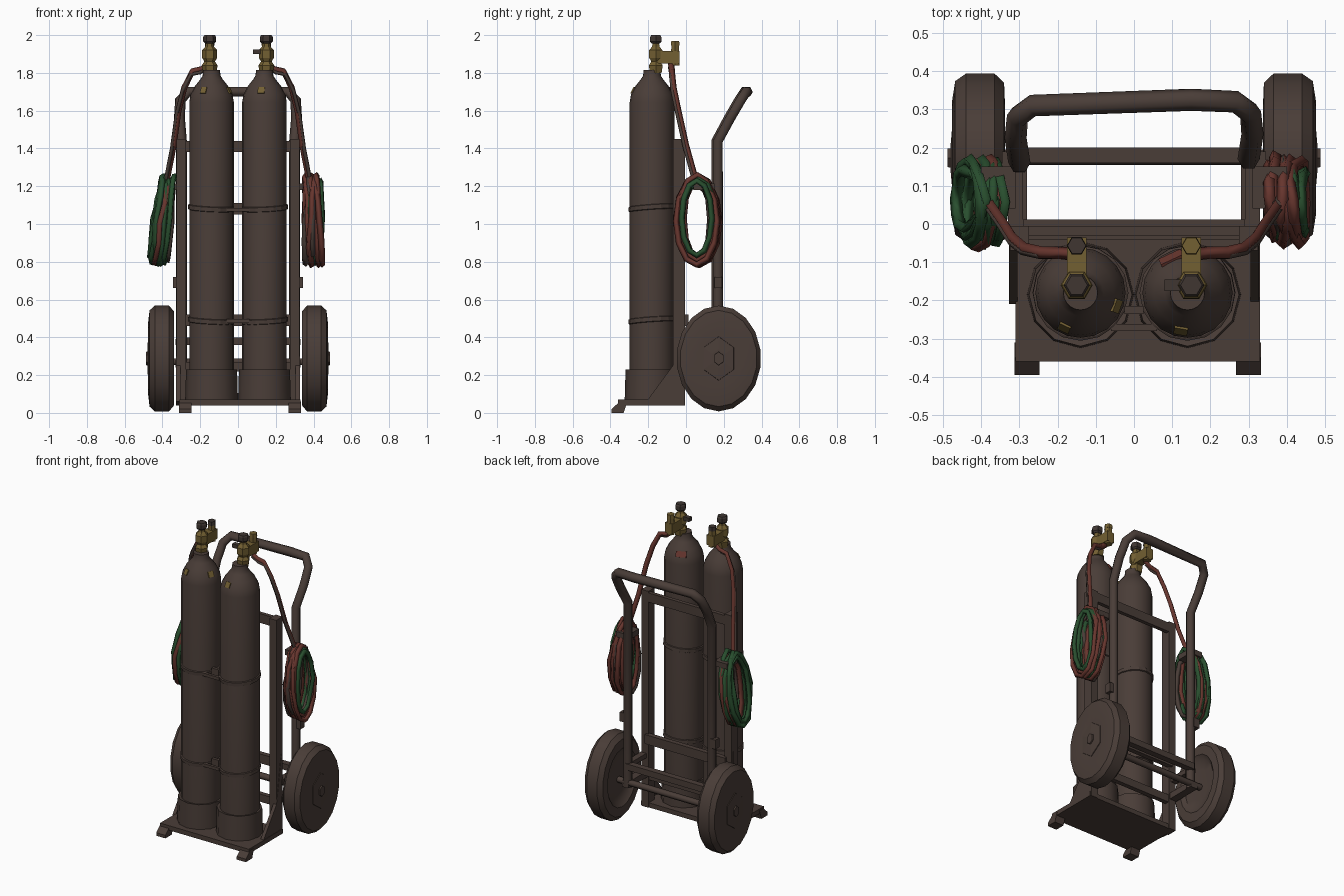
import bpy, bmesh, math, random
from mathutils import Matrix, Vector

if "Cube" in bpy.data.objects:
    bpy.data.objects.remove(bpy.data.objects["Cube"])

random.seed(4)


def mat(name, rgb):
    m = bpy.data.materials.new(name)
    m.diffuse_color = (*rgb, 1)
    m.use_nodes = True
    m.node_tree.nodes["Principled BSDF"].inputs["Base Color"].default_value = m.diffuse_color
    return m


BROWN = mat("dark brown metal", (0.068, 0.047, 0.039))
DARK = mat("darker fittings", (0.050, 0.037, 0.031))
BRASS = mat("brass", (0.17, 0.115, 0.032))
RED = mat("red hose", (0.135, 0.036, 0.027))
GREEN = mat("green hose", (0.022, 0.078, 0.028))


def finish(bm, name, material, smooth=False):
    bmesh.ops.recalc_face_normals(bm, faces=bm.faces)
    me = bpy.data.meshes.new(name)
    bm.to_mesh(me)
    bm.free()
    me.materials.append(material)
    ob = bpy.data.objects.new(name, me)
    bpy.context.collection.objects.link(ob)
    if smooth:
        bpy.ops.object.select_all(action='DESELECT')
        ob.select_set(True)
        bpy.context.view_layer.objects.active = ob
        bpy.ops.object.shade_smooth_by_angle(angle=math.radians(35))
    return ob


def box(name, lo, hi, material=BROWN):
    lo, hi = Vector(lo), Vector(hi)
    bm = bmesh.new()
    bmesh.ops.create_cube(bm, size=1, matrix=Matrix.Translation((lo + hi) / 2)
                          @ Matrix.Diagonal((*(hi - lo), 1)))
    return finish(bm, name, material)


def prism(name, outline, x0, x1, material=BROWN):
    """Outline of (y, z) points extruded from x0 to x1."""
    bm = bmesh.new()
    f = bm.faces.new([bm.verts.new((x0, y, z)) for y, z in outline])
    g = bmesh.ops.extrude_face_region(bm, geom=[f])
    bmesh.ops.translate(bm, vec=(x1 - x0, 0, 0),
                        verts=[v for v in g["geom"] if isinstance(v, bmesh.types.BMVert)])
    return finish(bm, name, material)


def lathe(name, profile, sides, matrix, material=BROWN, smooth=False):
    """Closed solid of revolution round local z from (radius, height) points."""
    bm = bmesh.new()
    rings = [[bm.verts.new((r * math.cos(2 * math.pi * i / sides),
                            r * math.sin(2 * math.pi * i / sides), z))
              for i in range(sides)] for r, z in profile]
    for a, b in zip(rings, rings[1:]):
        for i in range(sides):
            j = (i + 1) % sides
            bm.faces.new((a[i], a[j], b[j], b[i]))
    bm.faces.new(rings[0])
    bm.faces.new(rings[-1])
    bm.transform(matrix)
    return finish(bm, name, material, smooth)


def tube(name, points, radius, material=BROWN, closed=False, res=0):
    cu = bpy.data.curves.new(name, 'CURVE')
    cu.dimensions = '3D'
    cu.bevel_depth = radius
    cu.bevel_resolution = res
    cu.use_fill_caps = True
    sp = cu.splines.new('POLY')
    sp.points.add(len(points) - 1)
    for p, co in zip(sp.points, points):
        p.co = (*co, 1)
    sp.use_cyclic_u = closed
    cu.materials.append(material)
    ob = bpy.data.objects.new(name, cu)
    bpy.context.collection.objects.link(ob)
    bpy.ops.object.select_all(action='DESELECT')
    ob.select_set(True)
    bpy.context.view_layer.objects.active = ob
    bpy.ops.object.convert(target='MESH')
    return ob


def at(x, y, z):
    return Matrix.Translation((x, y, z))


# Base plate and frame cross members
box("base_plate", (-0.31, -0.36, 0.04), (0.33, -0.01, 0.07))
box("top_crossbar", (-0.30, -0.03, 1.38), (0.30, -0.005, 1.44))
box("middle_crossbar", (-0.29, -0.02, 0.46), (0.29, 0.012, 0.52))
box("lower_crossbar", (-0.30, -0.04, 0.22), (0.30, -0.01, 0.27))
box("rear_crossbar", (-0.30, 0.16, 0.36), (0.30, 0.20, 0.40))
tube("axle", [(-0.42, 0.175, 0.27), (0.42, 0.175, 0.27)], 0.02, res=1)

# Push handle with both rear legs
half = [(0.30, 0.17, 0.24), (0.30, 0.17, 1.44), (0.31, 0.235, 1.56),
        (0.305, 0.29, 1.655), (0.265, 0.32, 1.70)]
tube("push_handle", [(-x, y - 0.01, z) for x, y, z in half]
     + [(0.15, 0.325, 1.70)] + half[::-1], 0.029, res=1)

for s, side in ((-1, "left"), (1, "right")):
    def sbox(name, x0, x1, y0, y1, z0, z1, material=BROWN):
        a, b = sorted((s * x0, s * x1))
        return box(f"{side}_{name}", (a, y0, z0), (b, y1, z1), material)

    # Uprights, feet, struts and gusset
    sbox("front_upright", 0.275, 0.325, -0.07, -0.005, 0.04, 1.45)
    prism(f"{side}_foot", ((-0.31, 0.06), (-0.35, 0.06), (-0.395, 0.02), (-0.395, 0.0),
                           (-0.33, 0.0)), s * 0.29 + 0.01 - 0.033, s * 0.29 + 0.01 + 0.033)
    sbox("lower_strut", 0.28, 0.33, -0.02, 0.19, 0.24, 0.28)
    sbox("upper_strut", 0.29, 0.33, -0.02, 0.17, 0.36, 0.39)
    sbox("hose_hook", 0.31, 0.40, 0.04, 0.15, 1.18, 1.215)
    sbox("side_clamp", 0.305, 0.345, 0.15, 0.19, 0.66, 0.72)
    prism(f"{side}_gusset", ((-0.21, 0.06), (-0.02, 0.04), (-0.02, 0.56), (-0.07, 0.25)),
          s * 0.305, s * 0.327)

    # Wheel, hub plate and nut
    turn = at(s * 0.41, 0.173, 0.288) @ Matrix.Diagonal((1, 0.8, 1, 1)) \
        @ Matrix.Rotation(s * math.pi / 2, 4, 'Y')
    lathe(f"{side}_wheel", [(0.10, -0.045), (0.16, -0.05), (0.19, -0.072), (0.25, -0.07),
                            (0.28, -0.045), (0.28, 0.03), (0.255, 0.058), (0.19, 0.066),
                            (0.11, 0.062)], 18, turn, BROWN, True)
    lathe(f"{side}_hub", [(0.12, 0.05), (0.115, 0.066), (0.05, 0.070)], 6, turn)
    lathe(f"{side}_axle_nut", [(0.038, 0.06), (0.035, 0.078)], 6, turn)

    # Gas bottle, its cup and its straps
    x, y = s * 0.14, -0.18
    lathe(f"{side}_bottle", [(0.118, 0.07), (0.118, 1.645), (0.111, 1.685), (0.088, 1.73),
                             (0.06, 1.765), (0.047, 1.785), (0.045, 1.815)],
          20, at(x, y, 0), BROWN, True)
    lathe(f"{side}_bottle_cup", [(0.14, 0.06), (0.135, 0.23), (0.118, 0.225)], 12,
          at(x, y - 0.005, 0), BROWN, True)
    for z, part in ((1.085, "upper"), (0.49, "lower")):
        tilt = at(x, y, z) @ Matrix.Rotation(s * -0.05, 4, 'Y') @ Matrix.Rotation(0.07, 4, 'X')
        lathe(f"{side}_{part}_strap", [(0.119, -0.014), (0.125, -0.011), (0.125, 0.011),
                                       (0.119, 0.014)], 16, tilt)

    # Valve with side outlet
    vx, vy = s * 0.15, -0.16
    lathe(f"{side}_valve_body", [(0.036, 1.80), (0.042, 1.84), (0.028, 1.86), (0.040, 1.88),
                                 (0.040, 1.92), (0.022, 1.94), (0.020, 1.965)],
          6, at(vx, vy, 0), BRASS)
    lathe(f"{side}_valve_knob", [(0.024, 1.955), (0.034, 1.965), (0.034, 1.99), (0.028, 2.0)],
          6, at(vx, vy, 0), DARK)
    box(f"{side}_valve_arm", (vx - 0.026, vy, 1.85), (vx + 0.026, -0.035, 1.915), BRASS)
    lathe(f"{side}_outlet", [(0.026, 1.84), (0.024, 1.945)], 6, at(vx, -0.057, 0), BRASS)
    lathe(f"{side}_outlet_cap", [(0.026, 1.945), (0.024, 1.97)], 6, at(vx, -0.057, 0),
          BRASS if s > 0 else DARK)

    # Hose running from the valve down to its coil
    run = [(0.15, -0.08, 1.85), (0.19, -0.075, 1.82), (0.24, -0.075, 1.81),
           (0.285, -0.065, 1.72), (0.315, -0.04, 1.60), (0.34, 0.0, 1.42), (0.375, 0.05, 1.24)]
    tube(f"{side}_hose", [(s * a, b, c) for a, b, c in run], 0.016, RED)
    tube(f"{side}_second_hose", [(s * (a + 0.010), b - 0.006, c - 0.018) for a, b, c in run],
         0.010, BROWN)

    # Coiled hose loops, one colour dominant on each side
    colours = ((BROWN, GREEN, GREEN, RED, GREEN, GREEN, RED, GREEN, GREEN, GREEN, GREEN)
               if s < 0 else
               (RED, BROWN, RED, GREEN, RED, BROWN, RED, GREEN, RED, RED, GREEN))
    for k, colour in enumerate(colours):
        cx = 0.352 + 0.0092 * k
        ry, rz = random.uniform(0.075, 0.112), random.uniform(0.195, 0.24)
        lean = random.uniform(-0.17, -0.04) if s < 0 else random.uniform(-0.09, 0.06)
        cy, cz = 0.062 + random.uniform(-0.012, 0.012), 1.02 + random.uniform(-0.015, 0.015)
        loop = []
        for i in range(12):
            t = 2 * math.pi * i / 12
            dz = rz * math.sin(t)
            # loops bunch together where they hang on the hook
            pinch = (0.39 - cx) * 0.45 * max(0, math.sin(t))
            loop.append((s * (cx + pinch + lean * dz + random.uniform(-0.006, 0.006)),
                         cy + ry * math.cos(t), cz + dz))
        tube(f"{side}_coil_{k + 1}", loop, 0.016, colour, True)

# Strap clasps between the bottles
for z, part in ((1.08, "upper"), (0.49, "lower")):
    box(f"{part}_clasp", (-0.025, -0.235, z - 0.03), (0.025, -0.215, z + 0.03))
    box(f"{part}_strap_link", (-0.06, -0.28, z - 0.014), (0.06, -0.262, z + 0.006))

# Right valve lever
box("valve_lever", (0.08, -0.175, 1.90), (0.13, -0.145, 1.925), DARK)

# Small labels on the bottle shoulders, placed by compass angle
for name, x, deg, w, m in (("right_front_label", 0.14, -100, 0.018, BRASS),
                           ("left_front_label", -0.14, -115, 0.016, BRASS),
                           ("left_side_label", -0.14, -20, 0.018, BRASS),
                           ("right_rear_label", 0.14, 115, 0.032, RED)):
    a = math.radians(deg)
    lab = box(name, (-0.004, -w, -0.018), (0.004, w, 0.018), m)
    lab.location = (x + 0.1005 * math.cos(a), -0.18 + 0.1005 * math.sin(a), 1.707)
    lab.rotation_euler = (0, -0.47, a)
